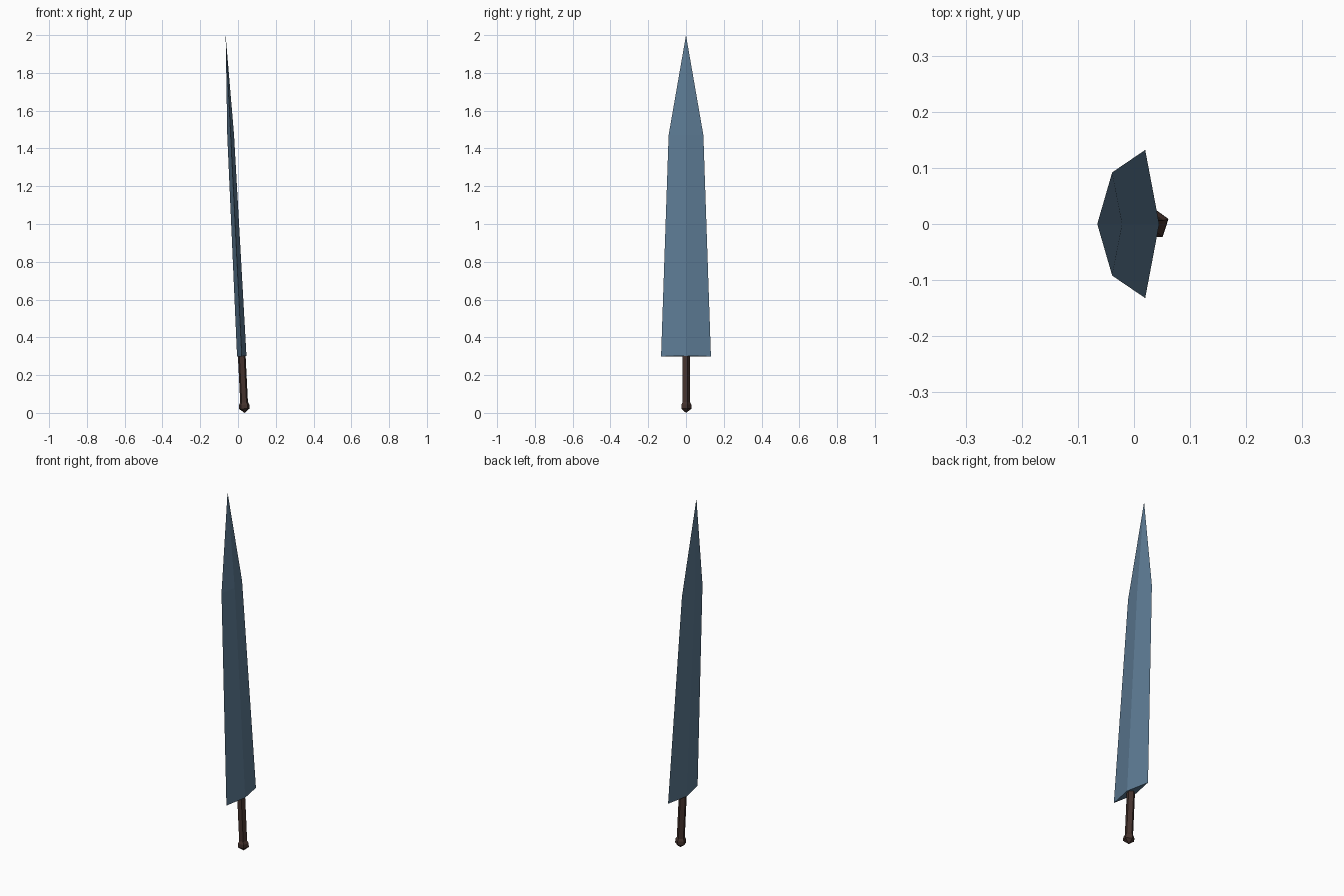
import bpy, bmesh, math
from mathutils import Matrix

if "Cube" in bpy.data.objects:
    bpy.data.objects.remove(bpy.data.objects["Cube"])

# The whole sword leans slightly towards -x
LEAN = Matrix.Translation((0.035, 0, 0)) @ Matrix.Rotation(-0.0502, 4, 'Y')


def material(name, rgb):
    m = bpy.data.materials.new(name)
    m.diffuse_color = (*rgb, 1)
    m.use_nodes = True
    m.node_tree.nodes["Principled BSDF"].inputs["Base Color"].default_value = m.diffuse_color
    return m


def loft(name, rings, mat):
    """Skin rings of (x, y, z) points; a ring of one point closes to a tip."""
    bm = bmesh.new()
    loops = [[bm.verts.new(p) for p in ring] for ring in rings]
    for a, b in zip(loops, loops[1:]):
        n = max(len(a), len(b))
        for i in range(n):
            j = (i + 1) % n
            quad = [a[i % len(a)], a[j % len(a)], b[j % len(b)], b[i % len(b)]]
            bm.faces.new(list(dict.fromkeys(quad)))
    for end in (loops[0], loops[-1]):
        if len(end) > 2:
            bm.faces.new(end)
    bmesh.ops.recalc_face_normals(bm, faces=bm.faces)
    bm.transform(LEAN)
    me = bpy.data.meshes.new(name)
    bm.to_mesh(me)
    bm.free()
    me.materials.append(mat)
    ob = bpy.data.objects.new(name, me)
    bpy.context.collection.objects.link(ob)
    return ob


def diamond(thick, wide, z):
    return [(thick, 0, z), (0, wide, z), (-thick, 0, z), (0, -wide, z)]


def pentagon(r, z):
    return [(r * math.cos(a), r * math.sin(a), z)
            for a in (math.radians(18 + 72 * k) for k in range(5))]


steel = material("blue_steel", (0.107, 0.195, 0.292))
wood = material("dark_brown", (0.058, 0.032, 0.026))

# Diamond-section blade tapering to a point
loft("blade", [diamond(0.025, 0.132, 0.30), diamond(0.018, 0.092, 1.472),
               [(0, 0, 2.002)]], steel)

# Five-sided grip
loft("grip", [pentagon(0.0215, 0.045), pentagon(0.0215, 0.31)], wood)

# Five-sided pommel with a pointed end
loft("pommel", [[(0, 0, 0)], pentagon(0.029, 0.022),
                pentagon(0.029, 0.043), pentagon(0.0215, 0.056)], wood)
